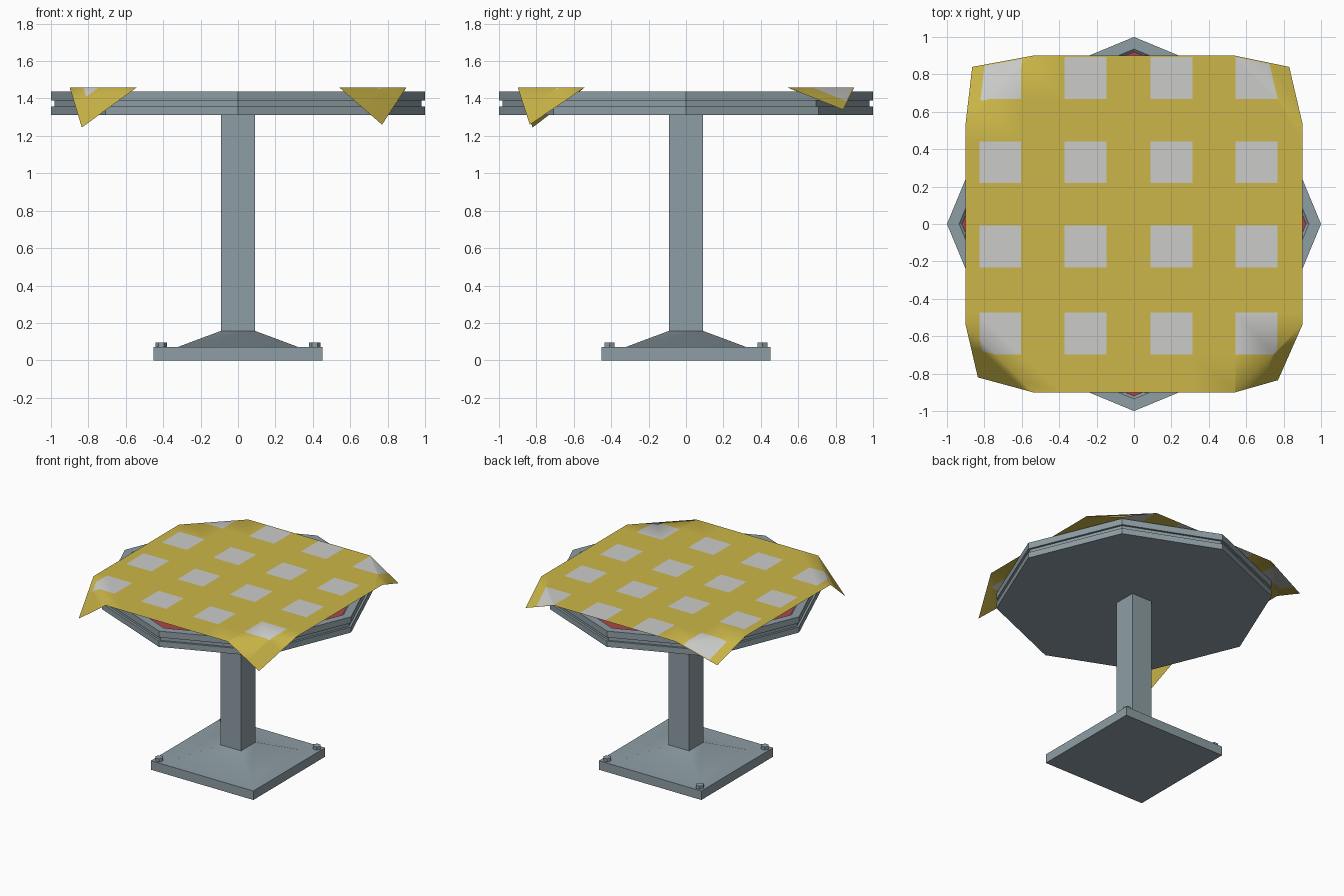
import bpy, bmesh, math
from mathutils import Vector

if "Cube" in bpy.data.objects:
    bpy.data.objects.remove(bpy.data.objects["Cube"])


def material(name, rgb):
    m = bpy.data.materials.new(name)
    m.diffuse_color = (*rgb, 1)
    m.use_nodes = True
    m.node_tree.nodes["Principled BSDF"].inputs["Base Color"].default_value = m.diffuse_color
    return m


METAL = material("grey blue metal", (0.27, 0.34, 0.375))
RED = material("red felt", (0.42, 0.06, 0.075))
YELLOW = material("yellow cloth", (0.60, 0.47, 0.065))
WHITE = material("pale cloth check", (0.60, 0.60, 0.59))


def finish(name, bm, mats, smooth=None):
    me = bpy.data.meshes.new(name)
    bm.to_mesh(me)
    bm.free()
    ob = bpy.data.objects.new(name, me)
    bpy.context.collection.objects.link(ob)
    for m in mats:
        me.materials.append(m)
    if smooth:
        bpy.context.view_layer.objects.active = ob
        ob.select_set(True)
        bpy.ops.object.shade_smooth_by_angle(angle=math.radians(smooth))
        ob.select_set(False)
    return ob


def stack(name, profile, sides, mats, turn=0.0, centre=(0, 0), smooth=None, top_mat=0):
    """Sweep (radius, z) pairs around a regular polygon and cap both ends."""
    bm = bmesh.new()
    rings = []
    for r, z in profile:
        rings.append([bm.verts.new((centre[0] + r * math.cos(turn + math.tau * i / sides),
                                    centre[1] + r * math.sin(turn + math.tau * i / sides), z))
                      for i in range(sides)])
    for a, b in zip(rings, rings[1:]):
        for i in range(sides):
            j = (i + 1) % sides
            bm.faces.new((a[i], a[j], b[j], b[i]))
    bm.faces.new(rings[0][::-1])
    bm.faces.new(rings[-1]).material_index = top_mat
    return finish(name, bm, mats, smooth)


R2 = math.sqrt(2)
Q = math.pi / 4

# base plate with a shallow pyramid, and the square post
stack("base", [(0.453 * R2, 0), (0.453 * R2, 0.072), (0.32 * R2, 0.072), (0.09 * R2, 0.158)],
      4, [METAL], Q, smooth=35)
stack("post", [(0.091 * R2, 0.15), (0.091 * R2, 1.315)], 4, [METAL], Q)

# three bolts, the front right one is missing
for n, (x, y) in enumerate([(-1, -1), (-1, 1), (1, 1)]):
    stack(f"bolt_{n + 1}", [(0.031, 0.07), (0.031, 0.096)], 6, [METAL], 0.0, (0.41 * x, 0.41 * y))

# octagonal top with grooved edge and recessed red inlay
stack("table_top", [(1.0, 1.312), (1.0, 1.358), (0.982, 1.358), (0.982, 1.388), (1.0, 1.388),
                    (1.0, 1.438), (0.935, 1.438), (0.92, 1.424)],
      8, [METAL, RED], top_mat=1)

# checked cloth: grid lines at the check borders, corners folded down
H, FOLD, ZC = 0.9, 1.44, 1.46
XC = [-0.715, -0.26, 0.2, 0.655]
YC = [-0.585, -0.12, 0.33, 0.78]
HALF = 0.112
bm = bmesh.new()
xs = [-H] + [c + s for c in XC for s in (-HALF, HALF)] + [H]
ys = [-H] + [c + s for c in YC for s in (-HALF, HALF)] + [H]
grid = [[bm.verts.new((x, y, ZC)) for x in xs] for y in ys]
for j in range(len(ys) - 1):
    for i in range(len(xs) - 1):
        f = bm.faces.new((grid[j][i], grid[j][i + 1], grid[j + 1][i + 1], grid[j + 1][i]))
        f.material_index = int(i % 2 == 1 and j % 2 == 1)
tips = {(-1, -1): (-0.835, -0.82, 1.245), (1, -1): (0.77, -0.835, 1.26),
        (1, 1): (0.83, 0.84, 1.34), (-1, 1): (-0.865, 0.84, 1.335)}
for sx, sy in tips:
    bmesh.ops.bisect_plane(bm, geom=bm.verts[:] + bm.edges[:] + bm.faces[:],
                           plane_co=(sx * FOLD / 2, sy * FOLD / 2, ZC), plane_no=(sx, sy, 0))
for v in bm.verts:
    t = (abs(v.co.x) + abs(v.co.y) - FOLD) / (2 * H - FOLD)
    if t > 1e-5:
        s = (1 if v.co.x > 0 else -1, 1 if v.co.y > 0 else -1)
        v.co += t * (Vector(tips[s]) - Vector((H * s[0], H * s[1], ZC)))
finish("cloth", bm, [YELLOW, WHITE], 60)
